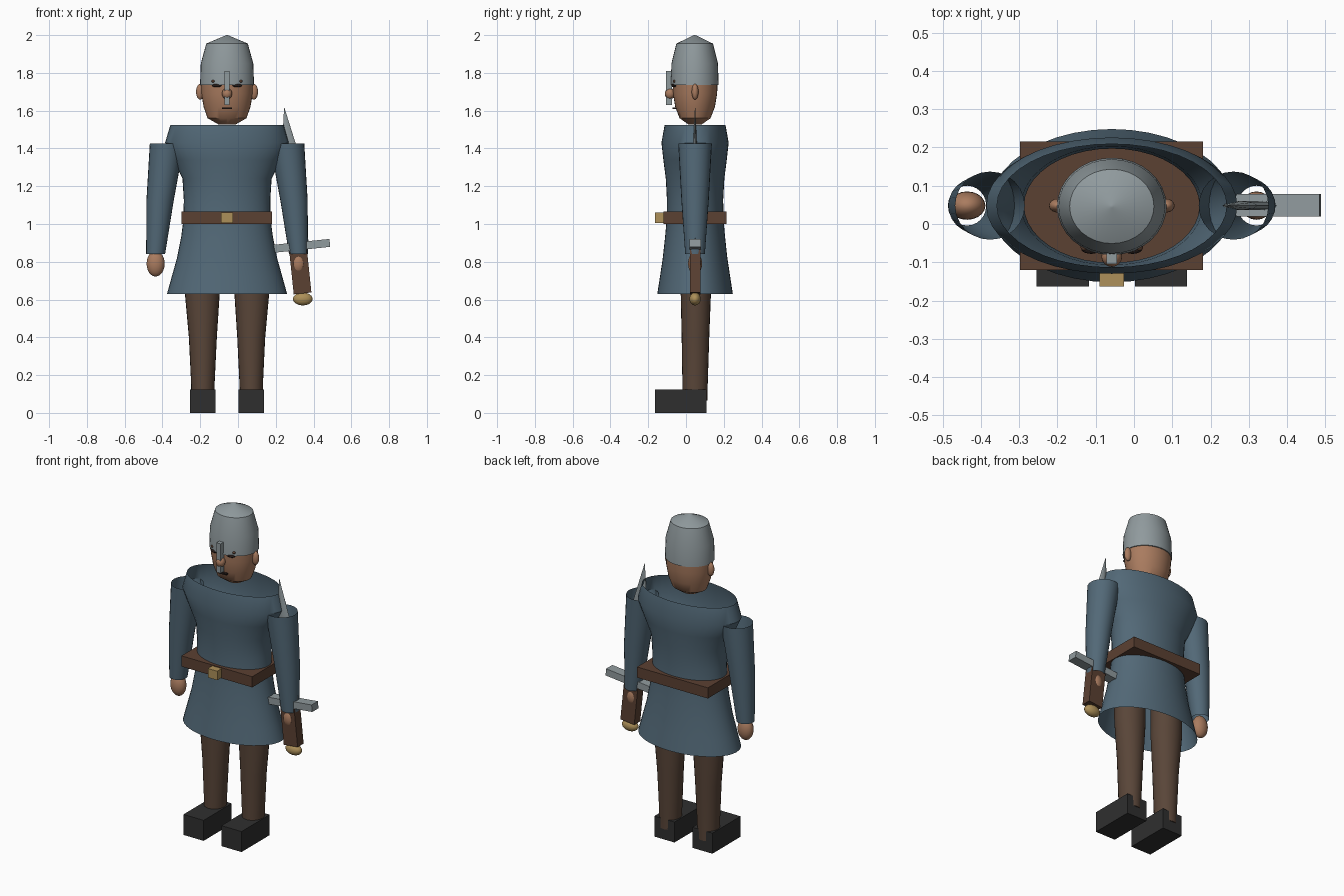
import bpy, bmesh, math
from mathutils import Matrix, Vector

if "Cube" in bpy.data.objects:
    bpy.data.objects.remove(bpy.data.objects["Cube"])

CX, CY = -0.058, 0.048   # body axis


def material(name, r, g, b):
    m = bpy.data.materials.new(name)
    m.diffuse_color = (r, g, b, 1)
    m.use_nodes = True
    m.node_tree.nodes["Principled BSDF"].inputs["Base Color"].default_value = m.diffuse_color
    return m


TUNIC = material("blue_cloth", 0.085, 0.14, 0.185)
STEEL = material("steel", 0.28, 0.325, 0.34)
SKIN = material("skin", 0.40, 0.20, 0.115)
TROUSER = material("brown_cloth", 0.10, 0.06, 0.040)
LEATHER = material("leather", 0.105, 0.052, 0.032)
BOOT = material("boot_black", 0.028, 0.028, 0.028)
BRASS = material("brass", 0.42, 0.28, 0.10)
DARK = material("dark_feature", 0.02, 0.012, 0.01)


def finish(name, bm, mat, smooth=True):
    bmesh.ops.recalc_face_normals(bm, faces=bm.faces)
    me = bpy.data.meshes.new(name)
    bm.to_mesh(me)
    bm.free()
    me.materials.append(mat)
    ob = bpy.data.objects.new(name, me)
    bpy.context.collection.objects.link(ob)
    if smooth:
        bpy.ops.object.select_all(action='DESELECT')
        ob.select_set(True)
        bpy.context.view_layer.objects.active = ob
        bpy.ops.object.shade_smooth_by_angle(angle=math.radians(35))
    return ob


def loft(name, rings, mat, n=32, caps=False, smooth=True):
    """Elliptical rings given as (x, y, z, half_x, half_y)."""
    bm = bmesh.new()
    loops = []
    for x, y, z, a, b in rings:
        loops.append([bm.verts.new((x + a * math.cos(2 * math.pi * i / n),
                                    y + b * math.sin(2 * math.pi * i / n), z))
                      for i in range(n)])
    for lo, hi in zip(loops, loops[1:]):
        for i in range(n):
            j = (i + 1) % n
            bm.faces.new((lo[i], lo[j], hi[j], hi[i]))
    if caps:
        bm.faces.new(loops[0])
        bm.faces.new(loops[-1])
    return finish(name, bm, mat, smooth)


def box(name, lo, hi, mat, tilt=0):
    lo, hi = Vector(lo), Vector(hi)
    m = (Matrix.Translation((lo + hi) / 2) @ Matrix.Rotation(tilt, 4, 'Y')
         @ Matrix.Diagonal((*(hi - lo), 1)))
    bm = bmesh.new()
    bmesh.ops.create_cube(bm, size=1, matrix=m)
    return finish(name, bm, mat, False)


def ball(name, c, r, mat):
    bm = bmesh.new()
    bmesh.ops.create_uvsphere(bm, u_segments=20, v_segments=12, radius=1,
                              matrix=Matrix.Translation(c) @ Matrix.Diagonal((*r, 1)))
    return finish(name, bm, mat)


# Tunic: open flared tube with an open collar
loft("tunic", [(CX, CY, z, a, b) for z, a, b in (
    (0.63, 0.318, 0.20), (0.72, 0.293, 0.186), (0.82, 0.265, 0.171),
    (0.93, 0.243, 0.159), (1.03, 0.23, 0.15), (1.13, 0.229, 0.149),
    (1.24, 0.236, 0.155), (1.34, 0.285, 0.168), (1.43, 0.328, 0.178),
    (1.525, 0.30, 0.161))], TUNIC, 40)

# Belt and buckle
box("belt", (-0.298, -0.12, 1.0), (0.18, 0.215, 1.065), LEATHER)
box("buckle", (-0.09, -0.163, 1.005), (-0.026, -0.115, 1.06), BRASS)

# Paired limbs
for side, s in (("left", -1), ("right", 1)):
    leg = CX + s * 0.128
    loft(side + "_leg", [
        (leg + s * 0.002, CY, 0.065, 0.06, 0.066),
        (leg, CY, 0.15, 0.062, 0.067),
        (leg, CY + 0.002, 0.40, 0.074, 0.073),
        (leg + s * 0.003, CY + 0.004, 0.63, 0.092, 0.08),
        (leg + s * 0.003, CY + 0.004, 0.90, 0.09, 0.088)], TROUSER, 24, True)
    box(side + "_boot", (leg - 0.068, -0.163, 0), (leg + 0.068, 0.108, 0.125), BOOT)
    loft(side + "_sleeve", [
        (CX + s * 0.378, CY, 0.84, 0.050, 0.052),
        (CX + s * 0.355, CY, 1.12, 0.072, 0.072),
        (CX + s * 0.318, CY, 1.425, 0.091, 0.089)], TUNIC, 24)
    ball(side + "_hand", (CX + s * 0.378, CY, 0.79), (0.048, 0.037, 0.068)
         if s < 0 else (0.04, 0.037, 0.058), SKIN)
    ball(side + "_ear", (CX + s * 0.142, CY, 1.70), (0.022, 0.018, 0.042), SKIN)
    # Facial features just under the helmet rim
    ball(side + "_eye", (CX + s * 0.054, CY - 0.112, 1.733), (0.026, 0.014, 0.009), DARK)
    ball(side + "_brow", (CX + s * 0.073, CY - 0.106, 1.756), (0.009, 0.012, 0.008), LEATHER)

# Head, nose and mouth
loft("head", [(CX, CY, z, a, b) for z, a, b in (
    (1.527, 0.045, 0.035), (1.56, 0.103, 0.082), (1.62, 0.124, 0.105),
    (1.69, 0.136, 0.117), (1.76, 0.138, 0.119))], SKIN, 32, True)
ball("nose", (CX, -0.085, 1.69), (0.027, 0.027, 0.03), SKIN)
box("mouth", (CX - 0.027, -0.071, 1.608), (CX + 0.027, -0.05, 1.617), DARK)

# Helmet with nose guard
loft("helmet", [(CX, CY - 0.002, z, a, b) for z, a, b in (
    (1.735, 0.143, 0.127), (1.85, 0.139, 0.123), (1.955, 0.11, 0.097),
    (2.0, 0.004, 0.004))], STEEL, 32, True)
box("nose_guard", (CX - 0.014, -0.105, 1.63), (CX + 0.014, -0.074, 1.81), STEEL)

# Sword held in the right hand, leaning inward
TILT = math.radians(-6)
box("sword_guard", (0.18, 0.019, 0.863), (0.487, 0.079, 0.905), STEEL, TILT)
box("sword_grip", (0.283, 0.02, 0.632), (0.377, 0.078, 0.86), LEATHER, TILT)
ball("sword_pommel", (0.343, CY, 0.603), (0.052, 0.03, 0.034), BRASS)
loft("sword_blade", [
    (0.333, CY, 0.89, 0.042, 0.012), (0.277, CY, 1.37, 0.046, 0.012),
    (0.245, CY, 1.615, 0.001, 0.001)], STEEL, 8, True)
